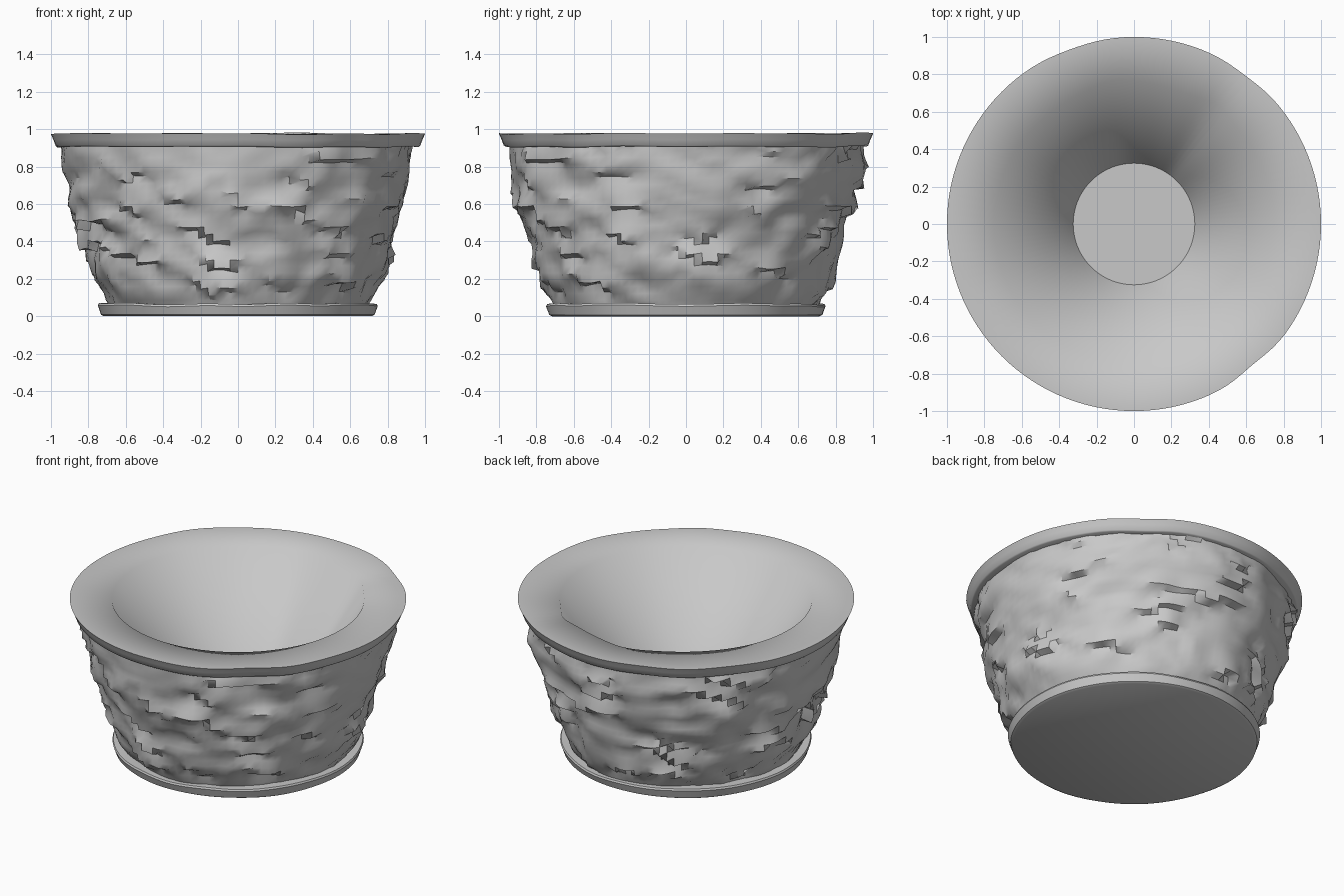
import bpy, bmesh, math
from mathutils import Vector, noise

if "Cube" in bpy.data.objects:
    bpy.data.objects.remove(bpy.data.objects["Cube"])

SEG = 120

stone = bpy.data.materials.new("grey stone")
stone.diffuse_color = (0.58, 0.58, 0.58, 1)
stone.use_nodes = True
stone.node_tree.nodes["Principled BSDF"].inputs["Base Color"].default_value = stone.diffuse_color


def lathe(name, profile, warp, cap_start=False, cap_end=False, angle=35):
    """Spin a profile of (radius, z); warp(r, z, t) reshapes each point."""
    bm = bmesh.new()
    rings = []
    for r, z in profile:
        ring = []
        for j in range(SEG):
            t = 2 * math.pi * j / SEG
            rr, zz = warp(r, z, t)
            ring.append(bm.verts.new((rr * math.cos(t), rr * math.sin(t), zz)))
        rings.append(ring)
    for a, b in zip(rings, rings[1:]):
        for j in range(SEG):
            k = (j + 1) % SEG
            bm.faces.new((a[j], a[k], b[k], b[j]))
    if cap_start:
        bm.faces.new(rings[0][::-1])
    if cap_end:
        bm.faces.new(rings[-1])
    mesh = bpy.data.meshes.new(name)
    bm.to_mesh(mesh)
    bm.free()
    mesh.materials.append(stone)
    ob = bpy.data.objects.new(name, mesh)
    bpy.context.collection.objects.link(ob)
    bpy.ops.object.select_all(action='DESELECT')
    ob.select_set(True)
    bpy.context.view_layer.objects.active = ob
    bpy.ops.object.shade_smooth_by_angle(angle=math.radians(angle))
    return ob


def bump(t, centre, width):
    """Smooth bump around an angle in degrees."""
    d = (math.degrees(t) - centre + 180) % 360 - 180
    return math.exp(-(d / width) ** 2)


def wave(t, seed, scale=1.6):
    return noise.noise(Vector((math.cos(t) * scale, math.sin(t) * scale, seed)))


# Rim and basin: worn edges, dented inner lip, straight conical bowl
def warp_rim(r, z, t):
    if r > 0.9:
        r -= 0.016 * bump(t, -50, 8) + 0.008 * bump(t, 53, 8) + 0.006 * bump(t, 110, 9)
        z += 0.010 * wave(t, 3.1, 2.5)
    elif 0.7 < r < 0.8:
        r += 0.026 * bump(t, 55, 8) + 0.026 * bump(t, 97, 12) - 0.006 * bump(t, 135, 20)
    return r, z


lathe("rim_and_basin",
      [(0.84, 0.915), (0.966, 0.906), (0.974, 0.913), (0.986, 0.945),
       (1.0, 0.977), (0.75, 0.973), (0.325, 0.26)],
      warp_rim, angle=62)
lathe("basin_floor", [(0.325, 0.26)], lambda r, z, t: (r, z), cap_end=True)


# Base plate
def warp_base(r, z, t):
    if z > 0.03:
        z += 0.012 * wave(t, 7.7, 2.2)
    return r + 0.008 * wave(t, 9.2, 2.0), z


lathe("base_plate",
      [(0.715, 0.0), (0.73, 0.008), (0.747, 0.056), (0.742, 0.067), (0.60, 0.064)],
      warp_base, cap_start=True)

# Wall radius at nine heights: all round, then at each of four sides
HEIGHTS = [0.1, 0.2, 0.3, 0.4, 0.5, 0.6, 0.7, 0.8, 0.9]
MEAN = [0.712, 0.768, 0.803, 0.822, 0.857, 0.895, 0.909, 0.931, 0.942]
SIDES = {
    0: [0.715, 0.775, 0.81, 0.81, 0.855, 0.89, 0.907, 0.925, 0.937],
    90: [0.735, 0.79, 0.81, 0.84, 0.855, 0.89, 0.92, 0.96, 0.95],
    180: [0.71, 0.765, 0.80, 0.83, 0.87, 0.915, 0.91, 0.945, 0.95],
    270: [0.73, 0.785, 0.825, 0.83, 0.88, 0.92, 0.93, 0.925, 0.945],
}


def sample(radii, z):
    f = min(max((z - 0.1) / 0.1, -0.5), 8.2)
    i = min(max(int(f), 0), 7)
    return radii[i] + (radii[i + 1] - radii[i]) * (f - i)


# Rough hewn wall: broad lumps, fine chips and slanting broken ledges
def warp_wall(r, z, t):
    c, s = math.cos(t), math.sin(t)
    r = sample(MEAN, z) - 0.006
    calm = 1
    for side, radii in SIDES.items():
        w = bump(t, side, 20)
        r += w * (sample(radii, z) - r)
        calm -= 0.5 * w
    slant = z + 0.05 * math.sin(3 * t)
    lump = noise.noise(Vector((c * 3.5, s * 3.5, slant * 7)))
    chip = noise.noise(Vector((c * 6 + 5, s * 6, slant * 13)))
    mask = noise.noise(Vector((c * 3.5, s * 3.5 + 9, z * 5 + 4)))
    phase = z * 6 + 7 * t / (2 * math.pi) + 0.9 * noise.noise(Vector((c * 4, s * 4, z * 3 + 20)))
    ledge = (0.5 - phase % 1.0) * max(0, mask + 0.25)
    fade = min(1, (z - 0.02) / 0.1, (0.97 - z) / 0.1)
    push = (0.04 * lump + 0.022 * chip) * calm + 0.075 * ledge
    return r + push * fade, z - 0.25 * ledge * fade * 0.2


rows = 24
lathe("rough_wall", [(0, 0.05 + 0.87 * i / rows) for i in range(rows + 1)],
      warp_wall, angle=36)
